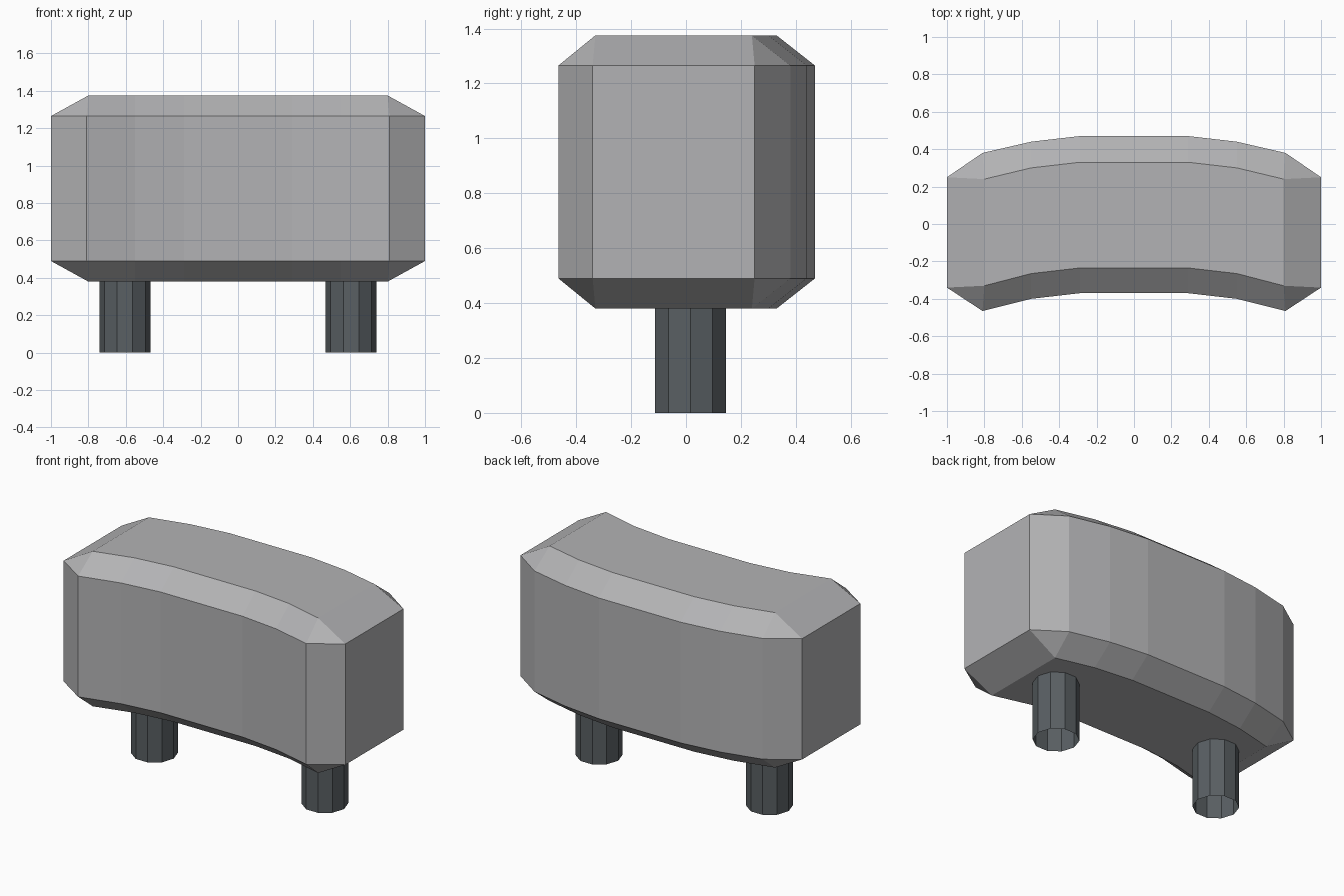
import bpy, bmesh, math

cube = bpy.data.objects.get("Cube")
if cube:
    bpy.data.objects.remove(cube, do_unlink=True)


def material(name, color):
    m = bpy.data.materials.new(name)
    m.use_nodes = True
    m.diffuse_color = color
    m.node_tree.nodes["Principled BSDF"].inputs["Base Color"].default_value = color
    return m


def make_object(name, bm, mat):
    bmesh.ops.recalc_face_normals(bm, faces=bm.faces)
    mesh = bpy.data.meshes.new(name)
    bm.to_mesh(mesh)
    bm.free()
    mesh.materials.append(mat)
    obj = bpy.data.objects.new(name, mesh)
    bpy.context.collection.objects.link(obj)
    return obj


def outline(back, front):
    """Closed loop from the right halves of the back and front edges."""
    def mirror(half):
        return [(-x, y) for x, y in reversed(half)] + half
    return mirror(back) + mirror(front)[::-1]


light_grey = material("light grey", (0.45, 0.45, 0.46, 1))
dark_grey = material("dark blue grey", (0.10, 0.115, 0.125, 1))

# Curved seat body: wide belt outline and inset cap outline
belt = outline([(0.29, 0.47), (0.55, 0.44), (0.81, 0.38), (1.0, 0.25)],
               [(0.29, -0.37), (0.55, -0.40), (0.81, -0.465), (1.0, -0.34)])
cap = outline([(0.29, 0.33), (0.55, 0.30), (0.80, 0.24), (0.80, 0.24)],
              [(0.29, -0.235), (0.55, -0.265), (0.80, -0.33), (0.80, -0.33)])

bm = bmesh.new()
levels = [(cap, 0.38), (belt, 0.49), (belt, 1.265), (cap, 1.375)]
rings = [[bm.verts.new((x, y, z)) for x, y in loop] for loop, z in levels]
count = len(belt)
for lower, upper in zip(rings, rings[1:]):
    for i in range(count):
        j = (i + 1) % count
        bm.faces.new((lower[i], lower[j], upper[j], upper[i]))
bm.faces.new(rings[0])
bm.faces.new(rings[-1])
# Merge the doubled cap corners into clean triangular corner facets
bmesh.ops.remove_doubles(bm, verts=bm.verts, dist=0.001)
make_object("seat_body", bm, light_grey)

# Ten-sided open tube legs
for name, side in (("left_leg", 1), ("right_leg", -1)):
    bm = bmesh.new()
    bmesh.ops.create_cone(bm, cap_ends=False, segments=10,
                          radius1=0.136, radius2=0.136, depth=0.38)
    # Turn so that two corners point along x
    widest = max(bm.verts, key=lambda v: v.co.x).co
    angle = -math.atan2(widest.y, widest.x)
    for v in bm.verts:
        x, y = v.co.x, v.co.y
        v.co.x = x * math.cos(angle) - y * math.sin(angle)
        v.co.y = x * math.sin(angle) + y * math.cos(angle)
    leg = make_object(name, bm, dark_grey)
    leg.location = (side * 0.605, 0.017, 0.19)
